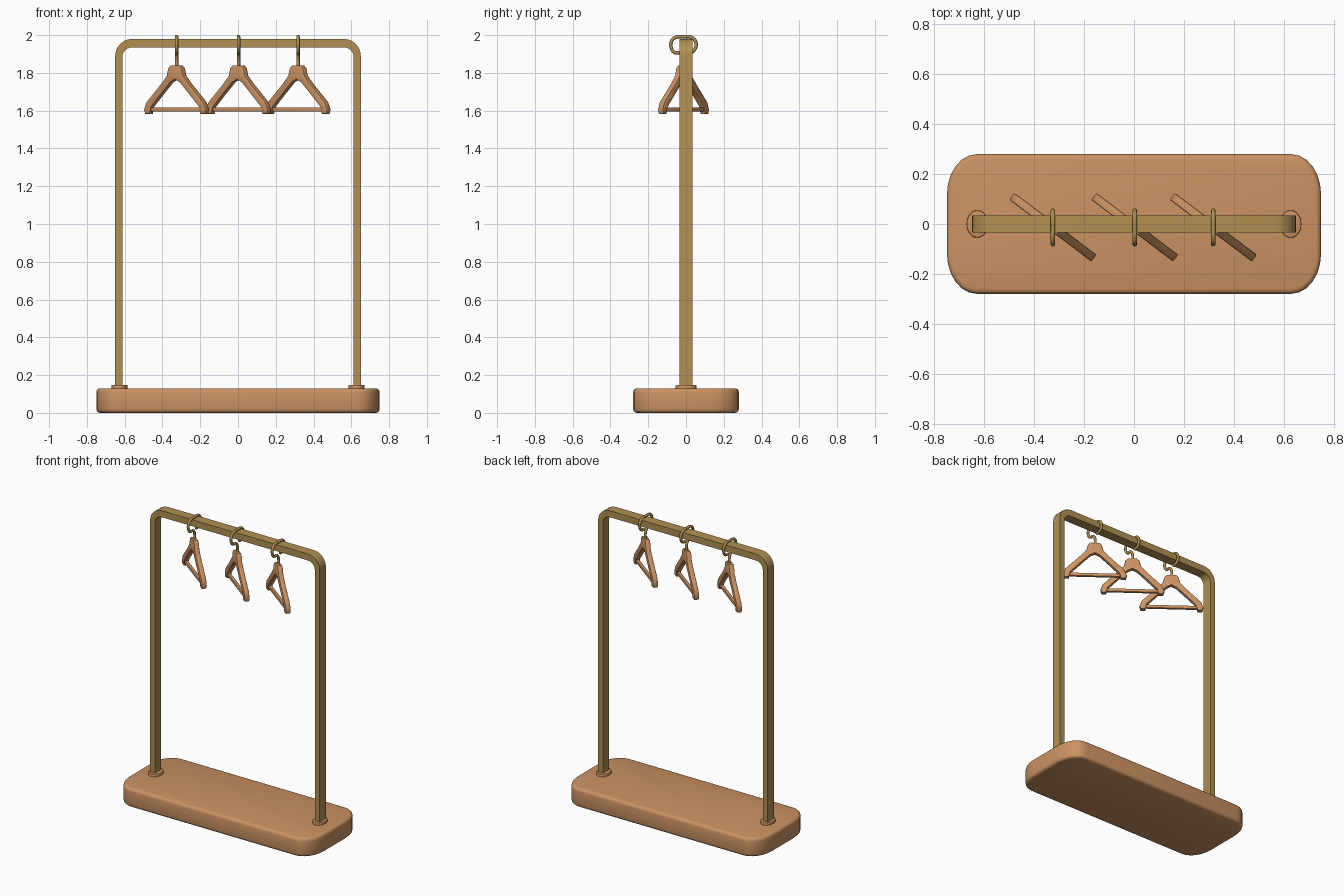
import bpy, bmesh, math
from mathutils import Vector, Matrix

cube = bpy.data.objects.get("Cube")
if cube:
    bpy.data.objects.remove(cube, do_unlink=True)


def material(name, rgb):
    m = bpy.data.materials.new(name)
    m.use_nodes = True
    m.diffuse_color = (*rgb, 1)
    m.node_tree.nodes["Principled BSDF"].inputs["Base Color"].default_value = (*rgb, 1)
    return m


wood = material("warm wood", (0.60, 0.29, 0.125))
brass = material("brass", (0.44, 0.28, 0.085))


def finish(obj, mat, angle=40):
    obj.data.materials.append(mat)
    bpy.ops.object.select_all(action='DESELECT')
    obj.select_set(True)
    bpy.context.view_layer.objects.active = obj
    bpy.ops.object.shade_smooth_by_angle(angle=math.radians(angle))
    return obj


def prism(name, outline, depth, mat, bevel=0, segments=2, upright=True):
    """Extrude a closed outline: upright ones lie in xz and are centred on y."""
    bm = bmesh.new()
    if upright:
        verts = [bm.verts.new((a, -depth / 2, b)) for a, b in outline]
        push = Vector((0, depth, 0))
    else:
        verts = [bm.verts.new((a, b, 0)) for a, b in outline]
        push = Vector((0, 0, depth))
    face = bm.faces.new(verts)
    ext = bmesh.ops.extrude_face_region(bm, geom=[face], use_keep_orig=True)
    moved = [v for v in ext["geom"] if isinstance(v, bmesh.types.BMVert)]
    bmesh.ops.translate(bm, verts=moved, vec=push)
    bmesh.ops.recalc_face_normals(bm, faces=bm.faces)
    if bevel:
        # round only the rims of the two caps
        axis = push.normalized()
        rims = [e for e in bm.edges
                if abs((e.verts[0].co - e.verts[1].co).normalized().dot(axis)) < 0.5]
        bmesh.ops.bevel(bm, geom=rims, offset=bevel, segments=segments,
                        profile=0.5, affect='EDGES')
    mesh = bpy.data.meshes.new(name)
    bm.to_mesh(mesh)
    bm.free()
    obj = bpy.data.objects.new(name, mesh)
    bpy.context.collection.objects.link(obj)
    return finish(obj, mat)


def arc(cx, cy, rx, ry, start, end, steps):
    angles = [math.radians(start + (end - start) * i / steps) for i in range(steps + 1)]
    return [(cx + rx * math.cos(a), cy + ry * math.sin(a)) for a in angles]


# Base board with rounded corners
board = []
for i, (sx, sy) in enumerate([(1, 1), (-1, 1), (-1, -1), (1, -1)]):
    board += arc(sx * 0.63, sy * 0.12, 0.12, 0.16, i * 90, i * 90 + 90, 6)
prism("base_board", board, 0.13, wood, bevel=0.02, segments=3, upright=False)

# Flat-bar frame: one upside-down U
outer = arc(0.56, 1.89, 0.09, 0.09, 0, 90, 6)
inner = arc(0.56, 1.885, 0.052, 0.05, 90, 0, 6)
mirror = lambda pts: [(-x, z) for x, z in reversed(pts)]
frame = ([(0.65, 0.12)] + outer + mirror(outer) + [(-0.65, 0.12), (-0.612, 0.12)]
         + mirror(inner) + inner + [(0.612, 0.12)])
prism("rail_frame", frame, 0.068, brass)

# Collars where the posts meet the base
for side, label in ((1, "left"), (-1, "right")):
    ring = arc(0, 0, 0.043, 0.055, 0, 345, 23)
    collar = prism(label + "_collar", ring, 0.03, wood, bevel=0.004, upright=False)
    collar.location = (side * 0.628, 0, 0.118)


def hook(name, x):
    """Wire hook that wraps round the rail, in the yz plane."""
    path = [(-0.012, 1.82), (-0.012, 1.88), (-0.03, 1.905), (-0.06, 1.908),
            (-0.079, 1.935), (-0.078, 1.965), (-0.055, 1.988), (-0.015, 1.991),
            (0.03, 1.988), (0.051, 1.965), (0.051, 1.935), (0.032, 1.91), (0.005, 1.906)]
    curve = bpy.data.curves.new(name, 'CURVE')
    curve.dimensions = '3D'
    curve.bevel_depth = 0.009
    curve.bevel_resolution = 2
    curve.use_fill_caps = True
    curve.resolution_u = 4
    spline = curve.splines.new('BEZIER')
    spline.bezier_points.add(len(path) - 1)
    for p, (y, z) in zip(spline.bezier_points, path):
        p.co = (x, y, z)
        p.handle_left_type = p.handle_right_type = 'AUTO'
    obj = bpy.data.objects.new(name, curve)
    bpy.context.collection.objects.link(obj)
    bpy.ops.object.select_all(action='DESELECT')
    obj.select_set(True)
    bpy.context.view_layer.objects.active = obj
    bpy.ops.object.convert(target='MESH')
    finish(bpy.context.object, brass, 60)


# Hangers: shoulder piece, trouser bar and hook, turned on the rail
shoulder = [(0.03, 1.84), (0.045, 1.825), (0.055, 1.785), (0.09, 1.745), (0.15, 1.685),
            (0.19, 1.645), (0.206, 1.605), (0.198, 1.582), (0.168, 1.582), (0.158, 1.62)]
underside = [(0.09, 1.69), (0.03, 1.75), (0.0, 1.765)]
right_half = shoulder + underside
hanger_shape = right_half + [(-x, z) for x, z in reversed(right_half[:-1])]
bar_shape = [(-0.175, 1.595), (0.175, 1.595), (0.175, 1.618), (-0.175, 1.618)]

for label, x in (("right", -0.325), ("middle", 0.003), ("left", 0.318)):
    for part, shape, depth in (("hanger", hanger_shape, 0.034), ("hanger_bar", bar_shape, 0.022)):
        obj = prism(label + "_" + part, shape, depth, wood, bevel=0.006)
        obj.matrix_world = (Matrix.Translation((x, -0.013, 0))
                            @ Matrix.Rotation(math.radians(-37), 4, 'Z'))
    hook(label + "_hook", x)
